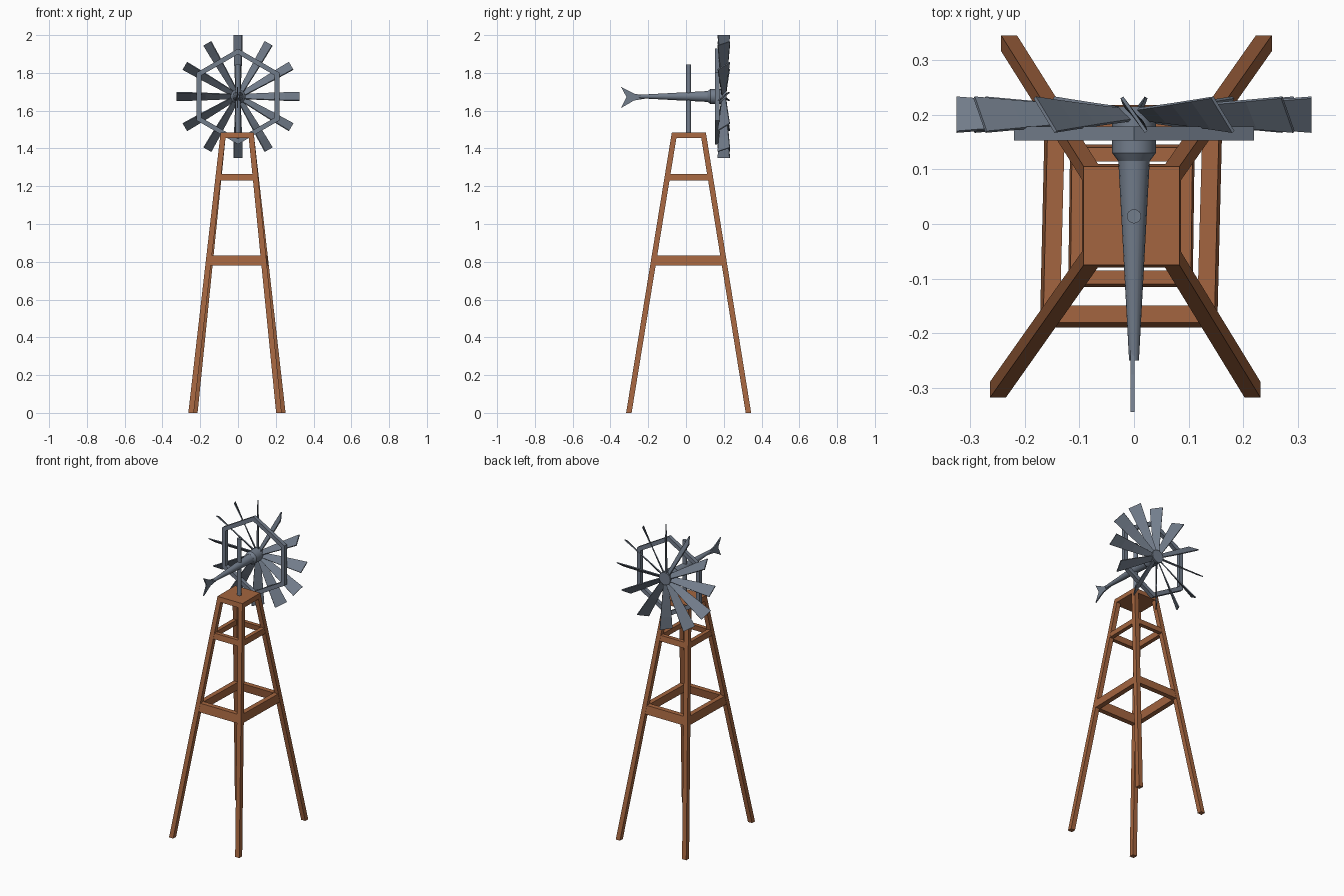
import bpy, bmesh, math
from mathutils import Vector

if "Cube" in bpy.data.objects:
    bpy.data.objects.remove(bpy.data.objects["Cube"])


def material(name, rgb):
    m = bpy.data.materials.new(name)
    m.diffuse_color = (*rgb, 1)
    m.use_nodes = True
    m.node_tree.nodes["Principled BSDF"].inputs["Base Color"].default_value = m.diffuse_color
    return m


WOOD = material("brown wood", (0.37, 0.13, 0.05))
STEEL = material("slate metal", (0.17, 0.205, 0.26))
HUB_Z = 1.675


def loft(name, loops, mat, closed=False):
    """Skin equal-sized vertex loops; cap the ends unless closed."""
    bm = bmesh.new()
    rings = [[bm.verts.new(p) for p in loop] for loop in loops]
    n = len(rings[0])
    pairs = list(zip(rings, rings[1:])) + ([(rings[-1], rings[0])] if closed else [])
    for a, b in pairs:
        for i in range(n):
            j = (i + 1) % n
            bm.faces.new((a[i], a[j], b[j], b[i]))
    if not closed:
        bm.faces.new(rings[0])
        bm.faces.new(rings[-1])
    bmesh.ops.recalc_face_normals(bm, faces=bm.faces)
    me = bpy.data.meshes.new(name)
    bm.to_mesh(me)
    bm.free()
    me.materials.append(mat)
    ob = bpy.data.objects.new(name, me)
    bpy.context.collection.objects.link(ob)
    return ob


# Outer corners of the slightly skewed tower at the ground and at the top
GROUND = [(-0.263, -0.317), (0.231, -0.317), (0.252, 0.345), (-0.243, 0.345)]
TOP = [(-0.092, -0.075), (0.083, -0.075), (0.083, 0.105), (-0.092, 0.105)]
TOP_Z = 1.485
SIGNS = [(1, 1), (-1, 1), (-1, -1), (1, -1)]  # direction inward per corner


def corner(i, z, inset=0.0):
    t = z / TOP_Z
    x = GROUND[i][0] * (1 - t) + TOP[i][0] * t + SIGNS[i][0] * inset
    y = GROUND[i][1] * (1 - t) + TOP[i][1] * t + SIGNS[i][1] * inset
    return Vector((x, y, z))


# Splayed legs
for i, label in enumerate(("front_left", "front_right", "back_right", "back_left")):
    loops = []
    for z in (0, 1.47):
        c, w = corner(i, z), 0.029
        sx, sy = SIGNS[i]
        loops.append([c, c + Vector((sx * w, 0, 0)), c + Vector((sx * w, sy * w, 0)),
                      c + Vector((0, sy * w, 0))])
    loft(label + "_leg", loops, WOOD)

# Square brace frames around the legs
for label, z0, z1, w in (("lower_brace_frame", 0.78, 0.833, 0.032),
                         ("upper_brace_frame", 1.23, 1.265, 0.026)):
    loft(label, [[corner(i, z0, 0.001), corner(i, z1, 0.001),
                  corner(i, z1, w), corner(i, z0, w)] for i in range(4)], WOOD, True)

# Platform
loft("platform", [[corner(i, z) for i in range(4)] for z in (1.455, TOP_Z)], WOOD)


def turned(name, profile, axis, centre, sides):
    """Round part from (position, radius) pairs along the y or z axis."""
    loops = []
    for p, r in profile:
        loop = []
        for k in range(sides):
            a = 2 * math.pi * k / sides
            u, v = r * math.cos(a), r * math.sin(a)
            loop.append((centre[0] + u, p, centre[1] + v) if axis == "y"
                        else (centre[0] + u, centre[1] + v, p))
        loops.append(loop)
    ob = loft(name, loops, STEEL)
    bpy.context.view_layer.objects.active = ob
    ob.select_set(True)
    bpy.ops.object.shade_smooth_by_angle(angle=math.radians(35))
    ob.select_set(False)


# Mast, tapered tail shaft and hub
turned("mast", [(1.48, 0.013), (1.845, 0.013)], "z", (0, 0.014), 16)
turned("tail_shaft", [(-0.25, 0.009), (0.12, 0.029)], "y", (0, HUB_Z), 16)
turned("hub", [(0.115, 0.029), (0.13, 0.04), (0.215, 0.04)], "y", (0, HUB_Z), 16)

# Fishtail vane
VANE = [(-0.215, 0.008), (-0.275, 0.018), (-0.344, 0.054), (-0.315, 0.0),
        (-0.344, -0.058), (-0.275, -0.018), (-0.215, -0.008)]
loft("tail_vane", [[(x, y, HUB_Z - 0.003 + z) for y, z in VANE] for x in (-0.006, 0.001)], STEEL)

# Hexagonal ring in front of the blades
ring = []
for k in range(6):
    a = math.radians(90 + 60 * k)
    ring.append([(r * math.cos(a), y, HUB_Z + r * math.sin(a))
                 for r, y in ((0.253, 0.153), (0.253, 0.178), (0.224, 0.178), (0.224, 0.153))])
loft("hexagon_ring", ring, STEEL, True)

# Twelve pitched blades, widening towards the tip
for k in range(12):
    a = math.radians(30 * k)
    radial = Vector((math.cos(a), 0, math.sin(a)))
    tangent = Vector((-math.sin(a), 0, math.cos(a)))
    loops = []
    for s in range(5):
        t = s / 4
        pitch = math.radians(40 + 15 * t)
        chord = tangent * math.cos(pitch) + Vector((0, math.sin(pitch), 0))
        thick = radial.cross(chord) * 0.003
        half = chord * (0.015 + 0.0235 * t)
        c = Vector((0, 0.2, HUB_Z)) + radial * (0.02 + 0.305 * t)
        loops.append([c - half - thick, c + half - thick, c + half + thick, c - half + thick])
    loft("blade_%02d" % (k + 1), loops, STEEL)
